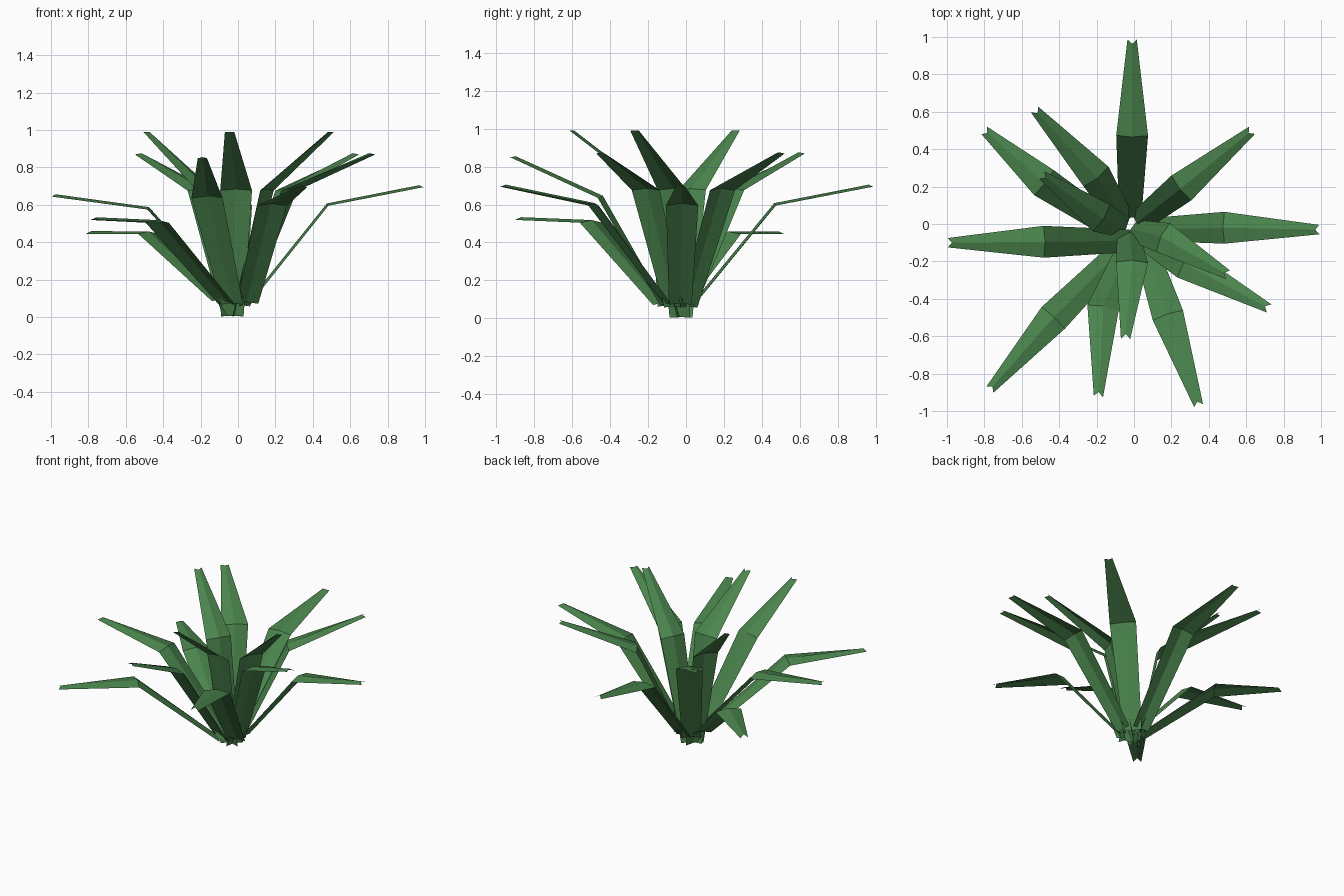
import bpy
from mathutils import Vector

green = bpy.data.materials.new("leaf_green")
green.diffuse_color = (0.07, 0.235, 0.075, 1)


def leaf(name, base, bend, tip, widths=(0.12, 0.17, 0.05), ridge=0.015):
    """Bent, tapered leaf blade with a raised centre crease."""
    pts = [Vector(p) for p in (base, bend, tip)]
    flat = pts[2] - pts[0]
    flat.z = 0
    side = Vector((-flat.y, flat.x, 0)).normalized()
    dirs = [pts[1] - pts[0], pts[2] - pts[0], pts[2] - pts[1]]
    verts = []
    for i, (p, d, w) in enumerate(zip(pts, dirs, widths)):
        d.normalize()
        up = d.cross(side)
        mid = p + up * ridge * 0.6
        if i == 2:
            mid -= d * 0.02          # notched tip
        edge = p - up * ridge * 0.4
        verts += [edge - side * w / 2, mid, edge + side * w / 2]
    faces = [(r + c, r + c + 1, r + c + 4, r + c + 3) for r in (0, 3) for c in (0, 1)]
    me = bpy.data.meshes.new(name)
    me.from_pydata(verts, [], faces)
    me.materials.append(green)
    ob = bpy.data.objects.new(name, me)
    bpy.context.collection.objects.link(ob)


# Upright inner leaves: base, bend, tip
inner = [
    ((-0.01, -0.03, 0.005), (0.15, -0.07, 0.68), (0.50, -0.27, 0.995)),
    ((-0.03, -0.04, 0.005), (-0.01, -0.20, 0.68), (-0.045, -0.61, 0.995)),
    ((-0.05, -0.02, 0.005), (-0.17, 0.03, 0.68), (-0.49, 0.26, 0.995)),
]
# Middle ring
middle = [
    ((0.02, 0.01, 0.06), (0.25, 0.19, 0.68), (0.63, 0.50, 0.875)),
    ((0.03, -0.06, 0.06), (0.27, -0.21, 0.68), (0.72, -0.45, 0.875)),
    ((-0.05, 0.01, 0.06), (-0.20, 0.25, 0.68), (-0.53, 0.61, 0.875)),
]
# Wide outer leaves
outer = [
    ((-0.02, 0.04, 0.075), (-0.01, 0.47, 0.60), (-0.01, 0.985, 0.70)),
    ((0.06, -0.03, 0.075), (0.48, -0.02, 0.60), (0.99, -0.03, 0.70)),
    ((0.05, -0.09, 0.075), (0.18, -0.485, 0.60), (0.345, -0.97, 0.70)),
    ((-0.03, -0.12, 0.07), (-0.165, -0.445, 0.64), (-0.19, -0.92, 0.855)),
    ((-0.06, -0.13, 0.075), (-0.43, -0.50, 0.51), (-0.77, -0.885, 0.525)),
    ((-0.02, -0.09, 0.065), (-0.48, -0.095, 0.58), (-0.995, -0.10, 0.65)),
    ((-0.10, -0.03, 0.09), (-0.48, 0.22, 0.45), (-0.80, 0.50, 0.45)),
]
for label, group in (("inner", inner), ("middle", middle), ("outer", outer)):
    for n, pts in enumerate(group):
        leaf(f"{label}_leaf_{n + 1}", *pts)
